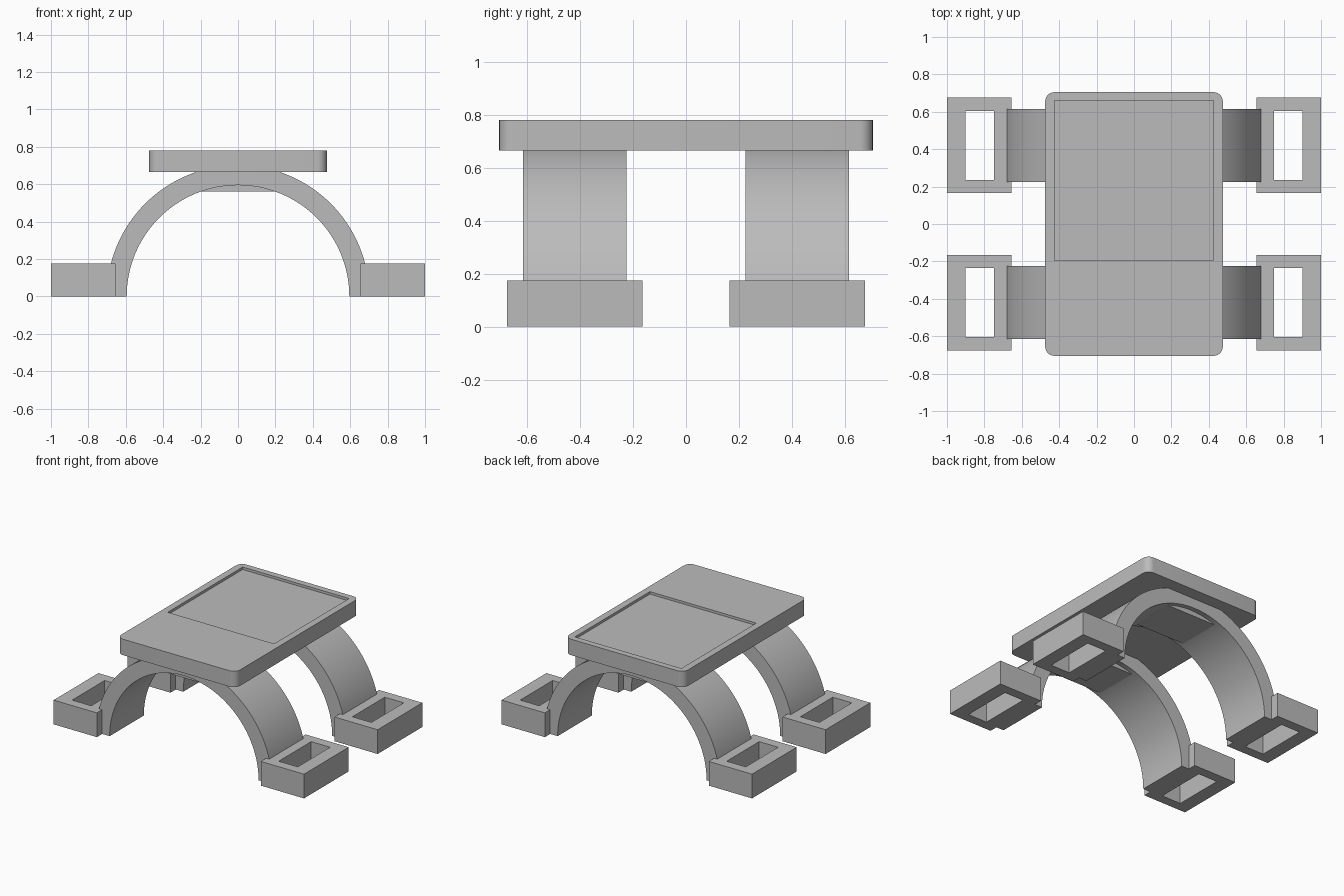
import bpy, bmesh, math

if "Cube" in bpy.data.objects:
    bpy.data.objects.remove(bpy.data.objects["Cube"], do_unlink=True)

grey = bpy.data.materials.new("plain grey")
grey.use_nodes = True
colour = (0.5, 0.5, 0.5, 1)
grey.diffuse_color = colour
grey.node_tree.nodes["Principled BSDF"].inputs["Base Color"].default_value = colour


def finish(name, bm, smooth=False):
    """Turn a bmesh into a grey object."""
    bmesh.ops.recalc_face_normals(bm, faces=bm.faces)
    mesh = bpy.data.meshes.new(name)
    bm.to_mesh(mesh)
    bm.free()
    mesh.materials.append(grey)
    obj = bpy.data.objects.new(name, mesh)
    bpy.context.collection.objects.link(obj)
    if smooth:
        bpy.ops.object.select_all(action="DESELECT")
        obj.select_set(True)
        bpy.context.view_layer.objects.active = obj
        bpy.ops.object.shade_smooth_by_angle(angle=math.radians(30))
    return obj


def extrude(bm, points, direction):
    """Extrude a closed outline along a direction."""
    face = bm.faces.new([bm.verts.new(p) for p in points])
    out = bmesh.ops.extrude_face_region(bm, geom=[face])["geom"]
    bmesh.ops.translate(bm, vec=direction,
                        verts=[v for v in out if isinstance(v, bmesh.types.BMVert)])


def rect(x0, x1, y0, y1, z):
    return [(x0, y0, z), (x1, y0, z), (x1, y1, z), (x0, y1, z)]


def ring_faces(bm, outer, inner):
    n = len(outer)
    for i in range(n):
        j = (i + 1) % n
        bm.faces.new((outer[i], outer[j], inner[j], inner[i]))


# Tabletop: rounded slab with a shallow rectangular recess
bm = bmesh.new()
half_x, half_y, radius, bottom, top = 0.475, 0.705, 0.05, 0.665, 0.78
outline = []
for k, (sx, sy) in enumerate([(1, 1), (-1, 1), (-1, -1), (1, -1)]):
    for i in range(9):
        a = math.pi / 2 * (k + i / 8)
        outline.append((sx * (half_x - radius) + radius * math.cos(a),
                        sy * (half_y - radius) + radius * math.sin(a), bottom))
extrude(bm, outline, (0, 0, top - bottom))
tabletop = finish("tabletop", bm, smooth=True)

bm = bmesh.new()
extrude(bm, rect(-0.425, 0.425, -0.195, 0.66, top - 0.018), (0, 0, 0.1))
cutter = finish("recess_cutter", bm)
cutter.hide_render = True
cutter.hide_viewport = True
cut = tabletop.modifiers.new("recess", "BOOLEAN")
cut.operation = "DIFFERENCE"
cut.solver = "EXACT"
cut.object = cutter

for end, s in (("front", -1), ("back", 1)):
    # Half-ring arch under the tabletop
    bm = bmesh.new()
    steps = 64
    angles = [math.pi * i / steps for i in range(steps + 1)]
    arc = [(0.702 * math.cos(a), s * 0.42 - 0.195, 0.702 * math.sin(a)) for a in angles]
    arc += [(0.595 * math.cos(a), s * 0.42 - 0.195, 0.595 * math.sin(a))
            for a in reversed(angles)]
    extrude(bm, arc, (0, 0.39, 0))
    finish(end + "_arch", bm, smooth=True)

    # Flat block filling the crown of the arch
    bm = bmesh.new()
    extrude(bm, rect(-0.2, 0.2, s * 0.42 - 0.16, s * 0.42 + 0.16, 0.56), (0, 0, 0.09))
    finish(end + "_crown_block", bm)

    # Hollow rectangular feet
    for side, t in (("right", -1), ("left", 1)):
        bm = bmesh.new()
        loops = []
        for z in (0, 0.175):
            for dx, dy in ((0.1725, 0.255), (0.076, 0.185)):
                cx = t * (0.8275 if dx > 0.1 else 0.825)
                cy = s * 0.42
                loops.append([bm.verts.new(p) for p in
                              rect(cx - dx, cx + dx, cy - dy, cy + dy, z)])
        outer_low, inner_low, outer_high, inner_high = loops
        for a, b in ((outer_low, inner_low), (outer_high, inner_high),
                     (outer_low, outer_high), (inner_low, inner_high)):
            ring_faces(bm, a, b)
        finish(f"{end}_{side}_foot", bm)
